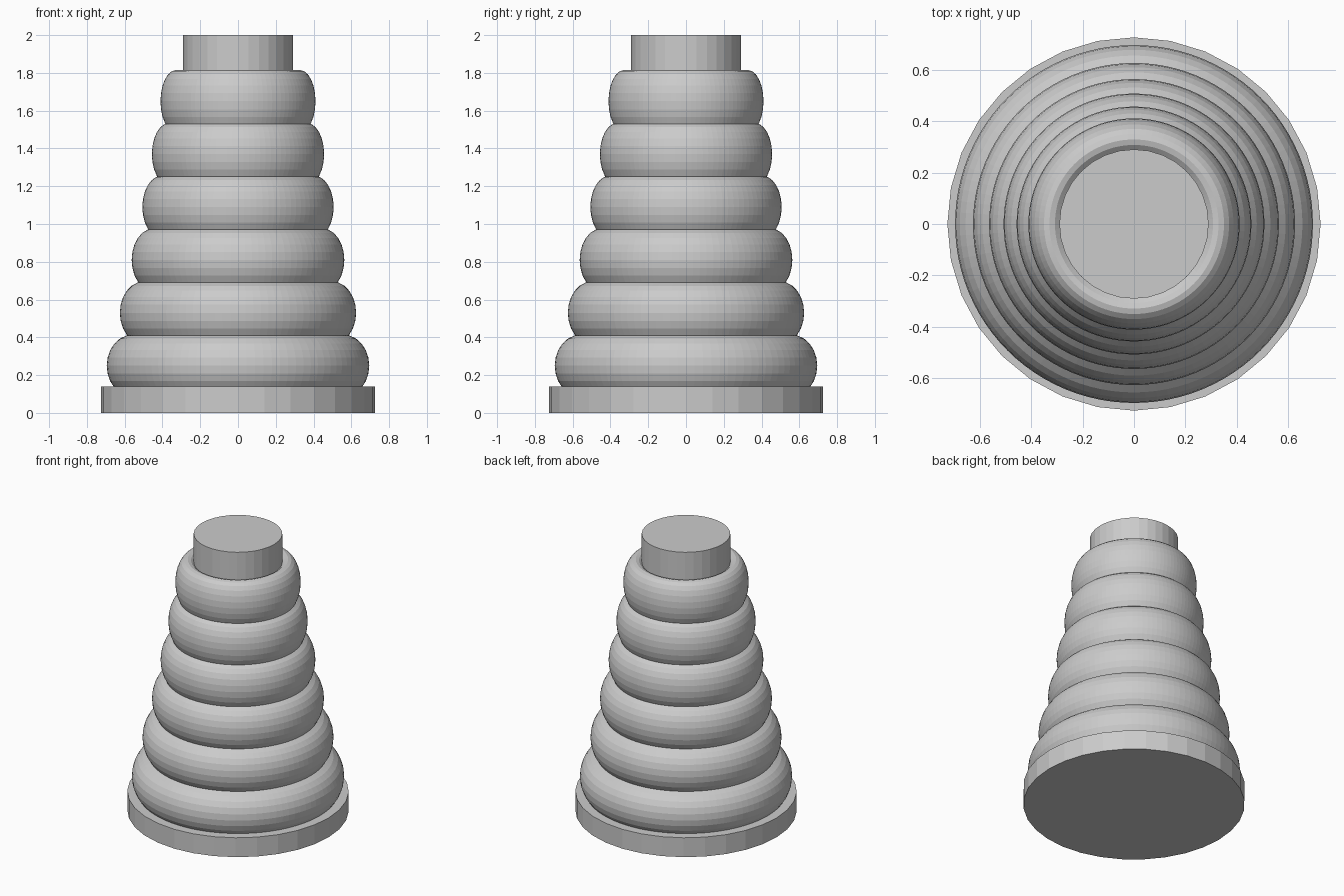
import bpy
import math

cube = bpy.data.objects.get("Cube")
if cube:
    bpy.data.objects.remove(cube, do_unlink=True)

grey = bpy.data.materials.new("light grey")
grey.use_nodes = True
colour = (0.6, 0.6, 0.6, 1)
grey.diffuse_color = colour
grey.node_tree.nodes["Principled BSDF"].inputs["Base Color"].default_value = colour


def finish(name):
    ob = bpy.context.object
    ob.name = name
    ob.data.materials.clear()
    ob.data.materials.append(grey)
    return ob


def cylinder(name, radius, bottom, top):
    bpy.ops.mesh.primitive_cylinder_add(
        vertices=32, radius=radius, depth=top - bottom,
        location=(0, 0, (bottom + top) / 2))
    return finish(name)


# Flat base disc and the central post
cylinder("base", 0.725, 0, 0.14)
cylinder("post", 0.29, 0.1, 2)

# Stacked rings: equal heights, each a tenth narrower than the one below
HALF_HEIGHT = 0.165
for i in range(6):
    outer = 0.695 * 0.9 ** i
    minor = outer * 0.2
    bpy.ops.mesh.primitive_torus_add(
        major_segments=96, minor_segments=24,
        major_radius=outer - minor, minor_radius=minor,
        location=(0, 0, 0.25 + 0.28 * i))
    ring = finish(f"ring_{i + 1}")
    ring.scale.z = HALF_HEIGHT / minor
    bpy.ops.object.transform_apply(location=False, rotation=False, scale=True)
